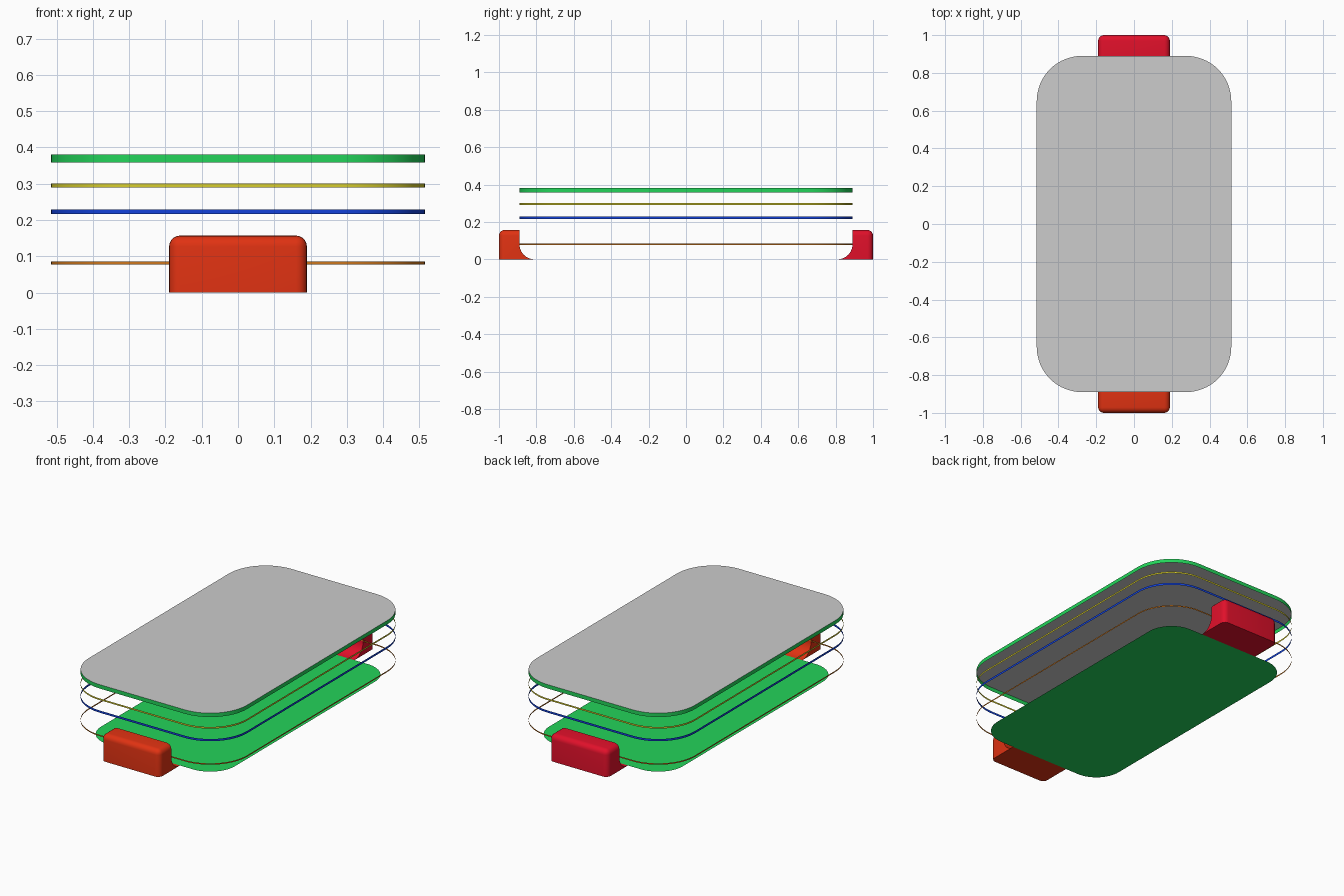
import bpy, bmesh
from math import sin, cos, pi, radians

cube = bpy.data.objects.get("Cube")
if cube:
    bpy.data.objects.remove(cube, do_unlink=True)

HALF_X, HALF_Y, CORNER = 0.515, 0.89, 0.24
FILLET = 0.08


def linear(c):
    c /= 255
    return c / 12.92 if c <= 0.04045 else ((c + 0.055) / 1.055) ** 2.4


def material(name, r, g, b):
    m = bpy.data.materials.new(name)
    m.use_nodes = True
    col = (linear(r), linear(g), linear(b), 1)
    m.diffuse_color = col
    bsdf = m.node_tree.nodes["Principled BSDF"]
    bsdf.inputs["Base Color"].default_value = col
    bsdf.inputs["Roughness"].default_value = 0.6
    return m


grey = material("light grey", 204, 204, 204)
green = material("green", 35, 212, 90)
yellow = material("yellow", 215, 205, 45)
blue = material("blue", 18, 65, 218)
amber = material("amber brown", 205, 118, 28)
orange = material("orange red", 224, 50, 18)
red = material("crimson", 224, 16, 42)


def finish(bm, name, mat):
    mesh = bpy.data.meshes.new(name)
    bm.normal_update()
    bm.to_mesh(mesh)
    bm.free()
    obj = bpy.data.objects.new(name, mesh)
    bpy.context.collection.objects.link(obj)
    mesh.materials.append(mat)
    bpy.ops.object.select_all(action="DESELECT")
    obj.select_set(True)
    bpy.context.view_layer.objects.active = obj
    bpy.ops.object.shade_smooth_by_angle(angle=radians(35))
    return obj


def outline(inset=0.0, steps=16):
    """Counter-clockwise rounded rectangle."""
    r = CORNER - inset
    cx, cy = HALF_X - CORNER, HALF_Y - CORNER
    points = []
    for k, (sx, sy) in enumerate(((1, 1), (-1, 1), (-1, -1), (1, -1))):
        for i in range(steps + 1):
            a = (k + i / steps) * pi / 2
            points.append((sx * cx + r * cos(a), sy * cy + r * sin(a)))
    return points


def sheet(name, z, inset, mat):
    bm = bmesh.new()
    bm.faces.new([bm.verts.new((x, y, z)) for x, y in outline(inset)])
    return finish(bm, name, mat)


def band(name, z0, z1, mat):
    bm = bmesh.new()
    low, high = ([bm.verts.new((x, y, z)) for x, y in outline()] for z in (z0, z1))
    for i in range(len(low)):
        j = (i + 1) % len(low)
        bm.faces.new((low[i], low[j], high[j], high[i]))
    return finish(bm, name, mat)


def end_block(name, side, mat, half_width=0.19, top=0.157):
    # Side profile with a concave foot, extruded across the width
    profile = [(1, 0), (1, top), (HALF_Y, top)]
    for i in range(11):
        a = i / 10 * pi / 2
        profile.append((HALF_Y - FILLET + FILLET * cos(a), FILLET - FILLET * sin(a)))
    bm = bmesh.new()
    face = bm.faces.new([bm.verts.new((-half_width, side * y, z)) for y, z in profile])
    moved = bmesh.ops.extrude_face_region(bm, geom=[face], use_keep_orig=True)["geom"]
    bmesh.ops.translate(bm, vec=(2 * half_width, 0, 0),
                        verts=[v for v in moved if isinstance(v, bmesh.types.BMVert)])
    bmesh.ops.recalc_face_normals(bm, faces=bm.faces)

    # Round the outer and upper edges, leaving the inner and bottom edges sharp
    def rounded(e):
        (xa, ya, za), (xb, yb, zb) = (v.co for v in e.verts)
        on_top = min(za, zb) > top - 0.001
        on_end = min(abs(ya), abs(yb)) > 0.999
        inner = max(abs(ya), abs(yb)) < HALF_Y + 0.001
        return (on_top and not inner) or (on_end and max(za, zb) > 0.01)

    bmesh.ops.bevel(bm, geom=[e for e in bm.edges if rounded(e)], offset=0.03,
                    segments=5, profile=0.5, affect="EDGES")
    return finish(bm, name, mat)


# Stacked sheets and edge bands
sheet("top_sheet", 0.381, 0, grey)
band("top_edge_band", 0.358, 0.381, green)
band("upper_band", 0.29, 0.30, yellow)
band("middle_band", 0.216, 0.229, blue)
band("lower_band", 0.078, 0.086, amber)
sheet("floor_sheet", 0, FILLET, green)

# Blocks at the two ends
end_block("front_block", -1, orange)
end_block("back_block", 1, red)
